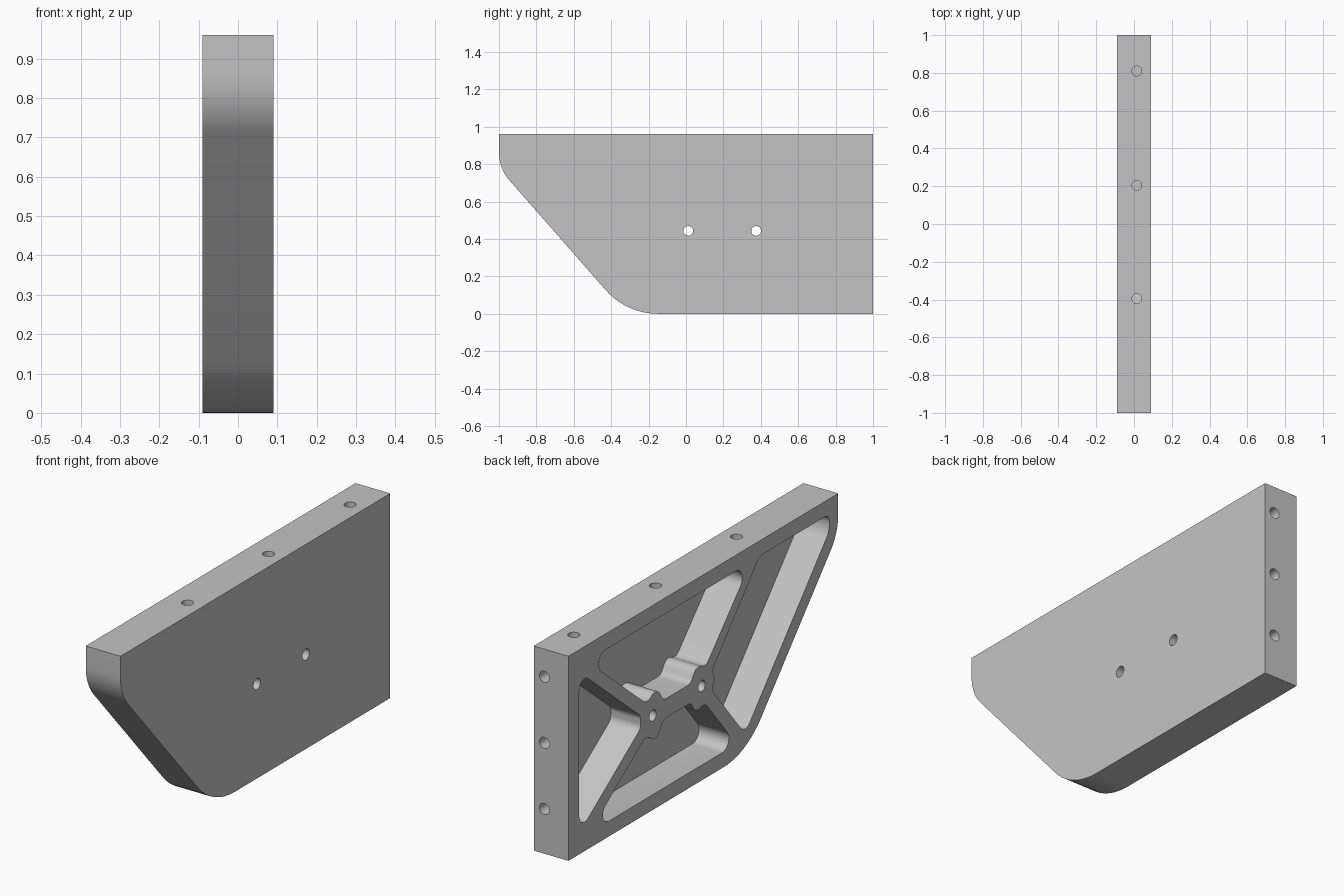
import bpy, bmesh, math
from mathutils import Vector, Matrix

cube = bpy.data.objects.get("Cube")
if cube:
    bpy.data.objects.remove(cube, do_unlink=True)

HALF = 0.09       # half the plate thickness
FLOOR = 0.065     # x of the pocket floors

grey = bpy.data.materials.new("plain grey")
grey.use_nodes = True
grey.diffuse_color = (0.55, 0.55, 0.55, 1)
grey.node_tree.nodes["Principled BSDF"].inputs["Base Color"].default_value = (0.55, 0.55, 0.55, 1)


def rounded(corners, steps=10):
    """Round each (y, z, radius) corner of a closed outline."""
    out = []
    n = len(corners)
    for i, (y, z, r) in enumerate(corners):
        p = Vector((y, z))
        a = Vector(corners[i - 1][:2]) - p
        b = Vector(corners[(i + 1) % n][:2]) - p
        if r == 0:
            out.append(p)
            continue
        half = a.angle(b) / 2
        t = min(r / math.tan(half), 0.47 * a.length, 0.47 * b.length)
        r = t * math.tan(half)
        a.normalize()
        b.normalize()
        centre = p + (a + b).normalized() * (r / math.sin(half))
        u, v = p + a * t - centre, p + b * t - centre
        sweep = math.pi - 2 * half
        for k in range(steps + 1):
            f = k / steps
            out.append(centre + (u * math.sin((1 - f) * sweep) + v * math.sin(f * sweep)) / math.sin(sweep))
    return out


def make_object(name, bm):
    bmesh.ops.recalc_face_normals(bm, faces=bm.faces)
    mesh = bpy.data.meshes.new(name)
    bm.to_mesh(mesh)
    bm.free()
    mesh.materials.append(grey)
    obj = bpy.data.objects.new(name, mesh)
    bpy.context.collection.objects.link(obj)
    return obj


def prism(name, corners, x0, x1):
    """Extrude a rounded y-z outline from x0 to x1."""
    bm = bmesh.new()
    face = bm.faces.new([bm.verts.new((x0, p.x, p.y)) for p in rounded(corners)])
    ext = bmesh.ops.extrude_face_region(bm, geom=[face])
    moved = [g for g in ext["geom"] if isinstance(g, bmesh.types.BMVert)]
    bmesh.ops.translate(bm, verts=moved, vec=(x1 - x0, 0, 0))
    return make_object(name, bm)


def drill(name, centre, axis, length, radius=0.026):
    bm = bmesh.new()
    turn = Vector((0, 0, 1)).rotation_difference(Vector(axis)).to_matrix().to_4x4()
    bmesh.ops.create_cone(bm, cap_ends=True, segments=32, radius1=radius, radius2=radius,
                          depth=length, matrix=Matrix.Translation(centre) @ turn)
    return make_object(name, bm)


# Plate with a slanted, rounded front
plate = prism("bracket_plate", [(1, 0, 0), (1, 0.96, 0), (-1, 0.96, 0),
                                (-1, 0.777, 0.37), (-0.318, 0, 0.37)], -HALF, HALF)

# Pockets between the struts, open on the right side
pockets = {
    "top_pocket": [(0.864, 0.885, 0.05), (-0.353, 0.885, 0.05),
                   (-0.019, 0.524, 0.04), (0.054, 0.553, 0.08), (0.093, 0.485, 0.04),
                   (0.297, 0.485, 0.04), (0.342, 0.563, 0.08), (0.421, 0.517, 0.04)],
    "bottom_pocket": [(0.843, 0.072, 0.045), (-0.246, 0.072, 0.05),
                      (-0.011, 0.354, 0.04), (0.057, 0.333, 0.08), (0.093, 0.395, 0.04),
                      (0.297, 0.395, 0.04), (0.345, 0.311, 0.08), (0.425, 0.365, 0.04)],
    "back_pocket": [(0.92, 0.854, 0.04), (0.465, 0.476, 0.04),
                    (0.465, 0.417, 0.04), (0.92, 0.099, 0.04)],
    "front_pocket": [(-0.935, 0.888, 0.05), (-0.935, 0.809, 0.1), (-0.31, 0.097, 0.04),
                     (-0.062, 0.394, 0.04), (-0.088, 0.44, 0.09), (-0.064, 0.484, 0.04),
                     (-0.418, 0.888, 0.04)],
}
cutters = [prism(name, pts, -0.2, FLOOR) for name, pts in pockets.items()]

# Through holes in the bosses, and blind holes in the top and back edges
for y in (0.012, 0.375):
    cutters.append(drill("boss_hole", (0, y, 0.443), (1, 0, 0), 0.5))
for y in (-0.395, 0.205, 0.81):
    cutters.append(drill("top_hole", (0.015, y, 0.96), (0, 0, 1), 0.26))
for z in (0.21, 0.52, 0.83):
    cutters.append(drill("back_hole", (0.035, 1, z), (0, 1, 0), 0.26))

# Cut everything, then drop the cutters
bpy.context.view_layer.objects.active = plate
for cutter in cutters:
    cutter.hide_render = True
    mod = plate.modifiers.new("cut", 'BOOLEAN')
    mod.operation = 'DIFFERENCE'
    mod.solver = 'EXACT'
    mod.object = cutter
    bpy.ops.object.modifier_apply(modifier=mod.name)
    bpy.data.objects.remove(cutter, do_unlink=True)

for obj in bpy.context.selected_objects:
    obj.select_set(False)
plate.select_set(True)
bpy.ops.object.shade_smooth_by_angle(angle=math.radians(30))
